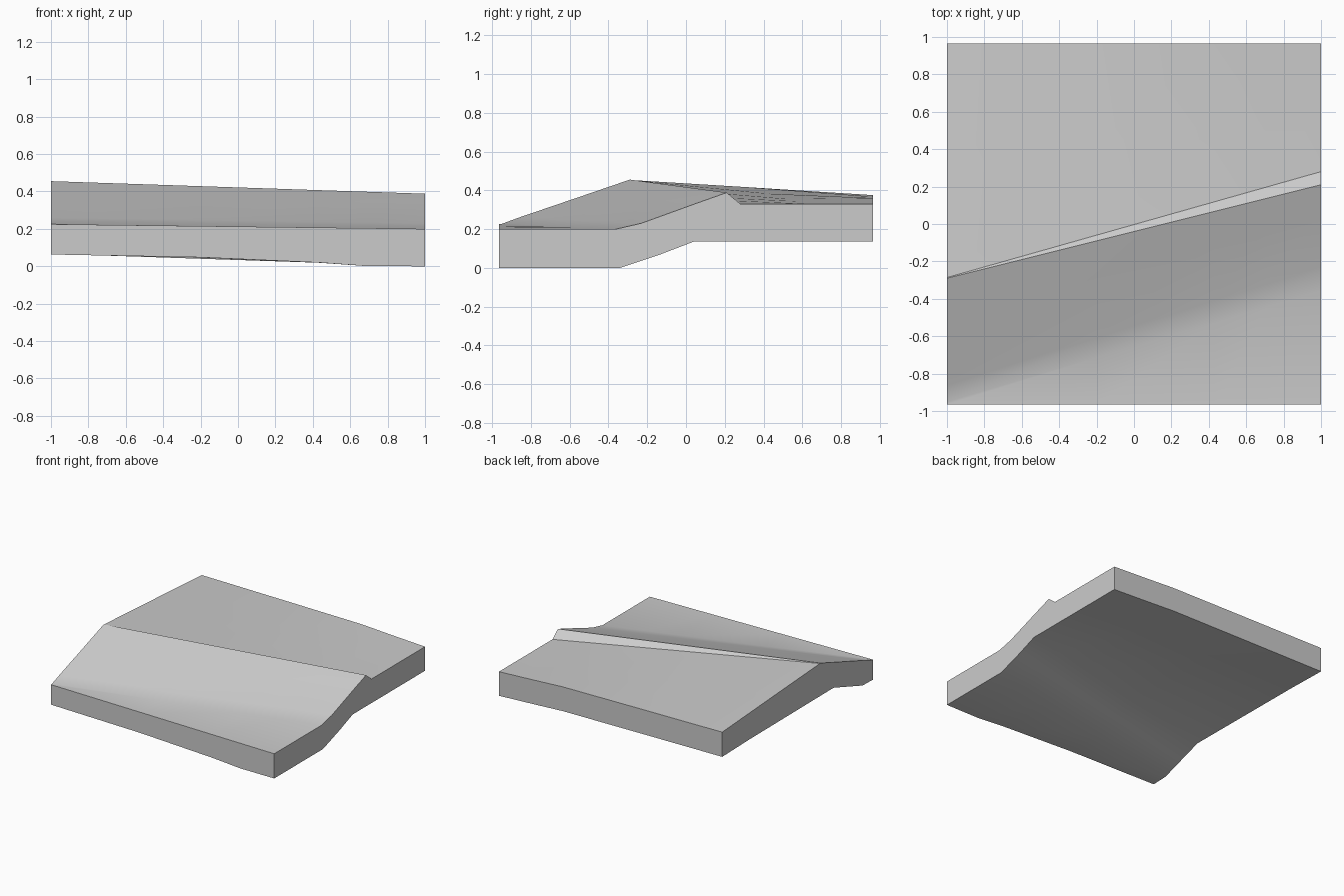
import bpy
import bmesh

cube = bpy.data.objects.get("Cube")
if cube:
    bpy.data.objects.remove(cube, do_unlink=True)

# Plain stone grey
grey = bpy.data.materials.new("stone grey")
grey.use_nodes = True
colour = (0.6, 0.6, 0.6, 1)
grey.diffuse_color = colour
grey.node_tree.nodes["Principled BSDF"].inputs["Base Color"].default_value = colour

# Matching (y, z) section points at the two ends, top front to back then bottom back to front
LEFT_END = [(-0.965, 0.2), (-0.36, 0.2), (-0.23, 0.23), (0.06, 0.335), (0.21, 0.388),
            (0.28, 0.33), (0.62, 0.33), (0.965, 0.33),
            (0.965, 0.135), (0.62, 0.135), (0.04, 0.135), (-0.13, 0.07), (-0.34, 0), (-0.965, 0)]
RIGHT_END = [(-0.965, 0.225), (-0.95, 0.227), (-0.86, 0.26), (-0.52, 0.376), (-0.29, 0.455),
             (-0.286, 0.453), (0.3, 0.417), (0.965, 0.375),
             (0.965, 0.175), (0.62, 0.183), (-0.46, 0.19), (-0.65, 0.127), (-0.83, 0.067), (-0.965, 0.063)]

# Stations along x: (x, rise of the back edge, rise of the lower front edge)
STATIONS = [(-1, 0, 0), (-0.2, 0.01, 0.01), (0.43, 0.017, 0.002), (0.7, 0.008, -0.009), (1, 0, 0)]
TOP_BACK, LOW_BACK, LOW_FRONT = 7, 8, 13


def section(bm, x, back_rise, front_rise):
    t = (x + 1) / 2
    ring = []
    for i, (a, b) in enumerate(zip(RIGHT_END, LEFT_END)):
        y = a[0] + (b[0] - a[0]) * t
        z = a[1] + (b[1] - a[1]) * t
        if i in (TOP_BACK, LOW_BACK):
            z += back_rise
        elif i == LOW_FRONT:
            z += front_rise
        ring.append(bm.verts.new((x, y, z)))
    return ring


# Loft the sections into a closed slab
bm = bmesh.new()
rings = [section(bm, *s) for s in STATIONS]
for near, far in zip(rings, rings[1:]):
    for i in range(len(near)):
        j = (i + 1) % len(near)
        bm.faces.new((near[i], near[j], far[j], far[i]))
bm.faces.new(rings[0])
bm.faces.new(rings[-1])
bmesh.ops.recalc_face_normals(bm, faces=bm.faces)

mesh = bpy.data.meshes.new("sloped_ground_slab")
bm.to_mesh(mesh)
bm.free()
mesh.materials.append(grey)
slab = bpy.data.objects.new("sloped_ground_slab", mesh)
bpy.context.collection.objects.link(slab)

# Smooth ground with crisp ridge and borders
bpy.context.view_layer.objects.active = slab
slab.select_set(True)
bpy.ops.object.shade_smooth_by_angle(angle=0.52)
